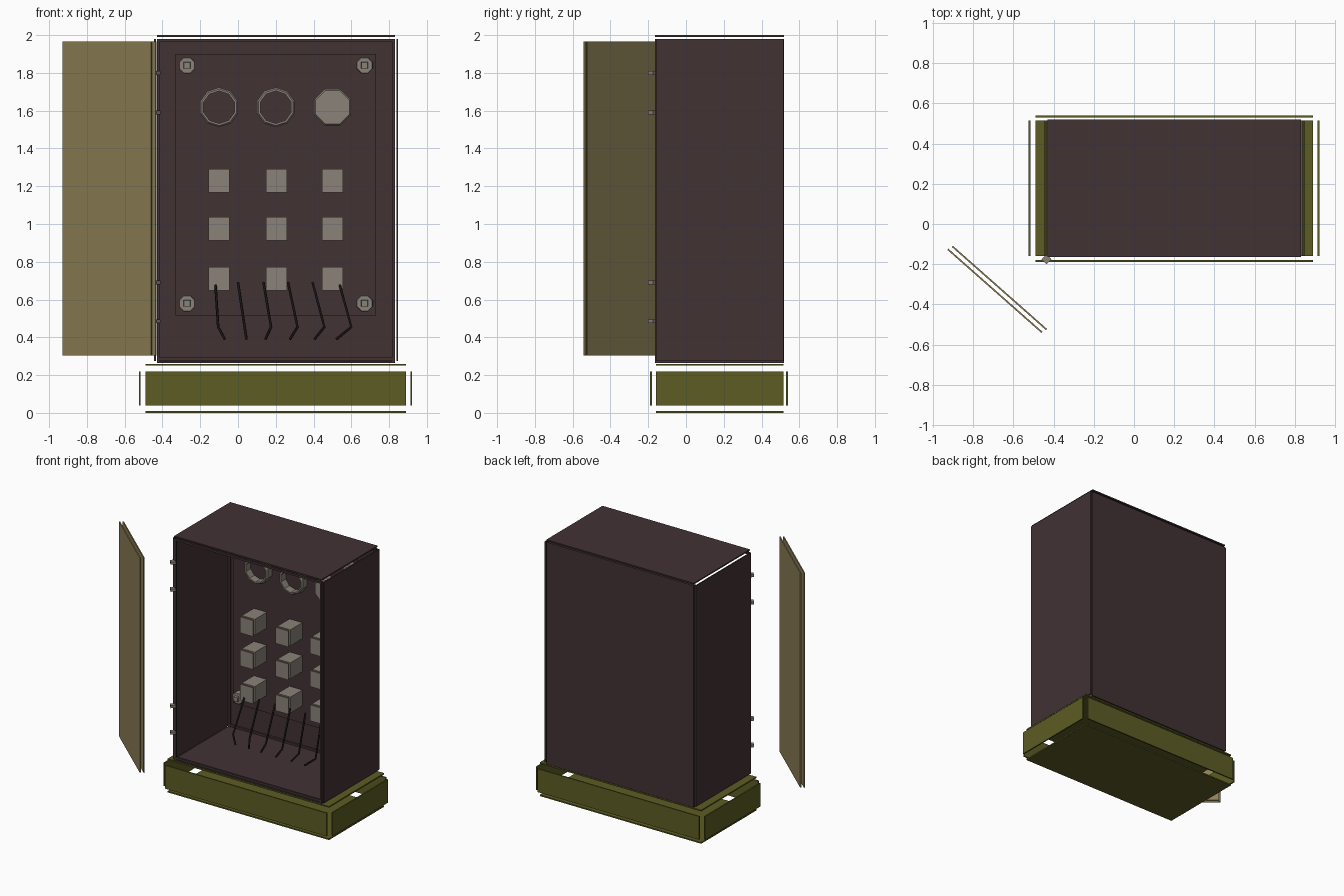
import bpy, bmesh, math
from mathutils import Vector, Matrix

cube = bpy.data.objects.get("Cube")
if cube:
    bpy.data.objects.remove(cube)


def material(name, r, g, b):
    lin = [(c / 255 / 12.92) if c < 10 else ((c / 255 + 0.055) / 1.055) ** 2.4 for c in (r, g, b)]
    m = bpy.data.materials.new(name)
    m.use_nodes = True
    m.diffuse_color = (*lin, 1)
    m.node_tree.nodes["Principled BSDF"].inputs["Base Color"].default_value = (*lin, 1)
    return m


STEEL = material("dark_brown_steel", 66, 50, 52)
OLIVE = material("olive_paint", 92, 92, 36)
TAN = material("tan_paint", 142, 129, 86)
GREY = material("warm_grey", 138, 130, 121)
BLACK = material("black_rubber", 24, 18, 18)


def finish(name, bm, mat):
    bmesh.ops.recalc_face_normals(bm, faces=bm.faces)
    me = bpy.data.meshes.new(name)
    bm.to_mesh(me)
    bm.free()
    me.materials.append(mat)
    ob = bpy.data.objects.new(name, me)
    bpy.context.scene.collection.objects.link(ob)
    return ob


def box(name, mat, x, y, z):
    """Box from (min, max) spans."""
    bm = bmesh.new()
    size = Vector((x[1] - x[0], y[1] - y[0], z[1] - z[0]))
    mid = Vector((sum(x), sum(y), sum(z))) / 2
    bmesh.ops.create_cube(bm, size=1, matrix=Matrix.Translation(mid) @ Matrix.Diagonal((*size, 1)))
    return finish(name, bm, mat)


def drum(name, mat, x, z, r, y0, y1, sides, hole=0):
    """Faceted disc or ring facing the front."""
    bm = bmesh.new()
    profile = [(hole, y1), (hole, y0), (r * 0.92, y0), (r, y0 + 0.01), (r, y1)]
    rings = [[bm.verts.new((x + rad * math.cos(a), y, z + rad * math.sin(a)))
              for a in (math.tau * (i + 0.5) / sides for i in range(sides))]
             for rad, y in profile if rad > 0]
    pairs = list(zip(rings, rings[1:]))
    if hole:
        pairs.append((rings[-1], rings[0]))
    else:
        bm.faces.new(rings[0])
        bm.faces.new(rings[-1])
    for a, b in pairs:
        for i in range(sides):
            j = (i + 1) % sides
            bm.faces.new((a[i], a[j], b[j], b[i]))
    return finish(name, bm, mat)


T = 0.01  # sheet thickness

# Plinth: six loose sheets
px, py, pz = (-0.49, 0.89), (-0.16, 0.515), (0.04, 0.22)
box("plinth_bottom", OLIVE, px, py, (0, T))
box("plinth_top", OLIVE, px, py, (0.25, 0.25 + T))
for side, y in (("front", -0.19), ("back", 0.53)):
    box("plinth_" + side, OLIVE, px, (y, y + T), pz)
for side, x in (("right", -0.525), ("left", 0.912)):
    box("plinth_" + side, OLIVE, (x, x + T), py, pz)

# Cabinet shell, open at the front
cx, cy, cz = (-0.43, 0.83), (-0.165, 0.52), (0.275, 1.98)
box("cabinet_floor", STEEL, cx, cy, (0.265, 0.265 + T))
box("cabinet_roof", STEEL, cx, cy, (1.99, 2.0))
box("cabinet_back", STEEL, cx, (0.51, 0.52), cz)
for side, x in (("right", -0.445), ("left", 0.838)):
    box("cabinet_side_" + side, STEEL, (x, x + T), (-0.16, 0.515), cz)

# Slim edge frames at the mouth and at the back
for place, y in (("front", -0.165), ("back", 0.495)):
    for side, x in (("right", -0.43), ("left", 0.815)):
        box(f"{place}_post_{side}", STEEL, (x, x + 0.015), (y, y + 0.015), cz)
    for side, z in (("lower", 0.278), ("upper", 1.965)):
        box(f"{place}_rail_{side}", STEEL, cx, (y, y + 0.015), (z, z + 0.015))

# Mounting panel
box("mounting_panel", STEEL, (-0.33, 0.73), (0.415, 0.425), (0.515, 1.9))

# Corner bolts on the panel
for x in (-0.27, 0.67):
    for z in (0.58, 1.84):
        drum("panel_bolt", GREY, x, z, 0.047, 0.375, 0.415, 8)
        drum("panel_bolt_head", GREY, x, z, 0.025, 0.355, 0.375, 4)

# Round instruments: two open rings and one closed cap
for x in (-0.1, 0.2):
    drum("gauge_ring", GREY, x, 1.618, 0.105, 0.355, 0.415, 10, 0.086)
drum("gauge_cap", GREY, 0.5, 1.618, 0.105, 0.355, 0.415, 8)

# Relay blocks with a separate front cover
for x in (-0.1, 0.204, 0.5):
    for z in (0.71, 0.975, 1.23):
        h = 0.055
        box("relay_body", GREY, (x - h, x + h), (0.27, 0.415), (z - 0.062, z + 0.062))
        box("relay_core", BLACK, (x - 0.045, x + 0.045), (0.255, 0.27), (z - 0.05, z + 0.05))
        box("relay_cover", GREY, (x - h, x + h), (0.245, 0.255), (z - 0.062, z + 0.062))

# Hanging cables: top, bend and end
cables = [(-0.12, -0.105, -0.07), (0.0, 0.035, 0.045), (0.135, 0.175, 0.145),
          (0.265, 0.315, 0.275), (0.395, 0.457, 0.405), (0.535, 0.6, 0.52)]
for top, bend, end in cables:
    cu = bpy.data.curves.new("cable", "CURVE")
    cu.dimensions = "3D"
    cu.bevel_depth = 0.007
    cu.bevel_resolution = 1
    cu.use_fill_caps = True
    sp = cu.splines.new("POLY")
    sp.points.add(2)
    for p, co in zip(sp.points, ((top, 0.26, 0.69), (bend, 0.09, 0.455), (end, 0.07, 0.39))):
        p.co = (*co, 1)
    cu.materials.append(BLACK)
    bpy.context.scene.collection.objects.link(bpy.data.objects.new("cable", cu))

# Hinge tabs on the front corner
for z in (0.485, 0.69, 1.59, 1.8):
    tab = box("hinge_tab", GREY, (-0.018, 0.018), (-0.018, 0.018), (-0.01, 0.01))
    tab.location = (-0.435, -0.175, z)
    tab.rotation_euler.z = math.radians(45)

# Swung door: two parallel sheets
swing = math.atan2(-0.415, 0.47)
for name, mid in (("door_outer_skin", (-0.692, -0.332)), ("door_inner_skin", (-0.669, -0.318))):
    skin = box(name, TAN, (-0.312, 0.312), (-0.004, 0.004), (0.305, 1.965))
    skin.location = (*mid, 0)
    skin.rotation_euler.z = swing
